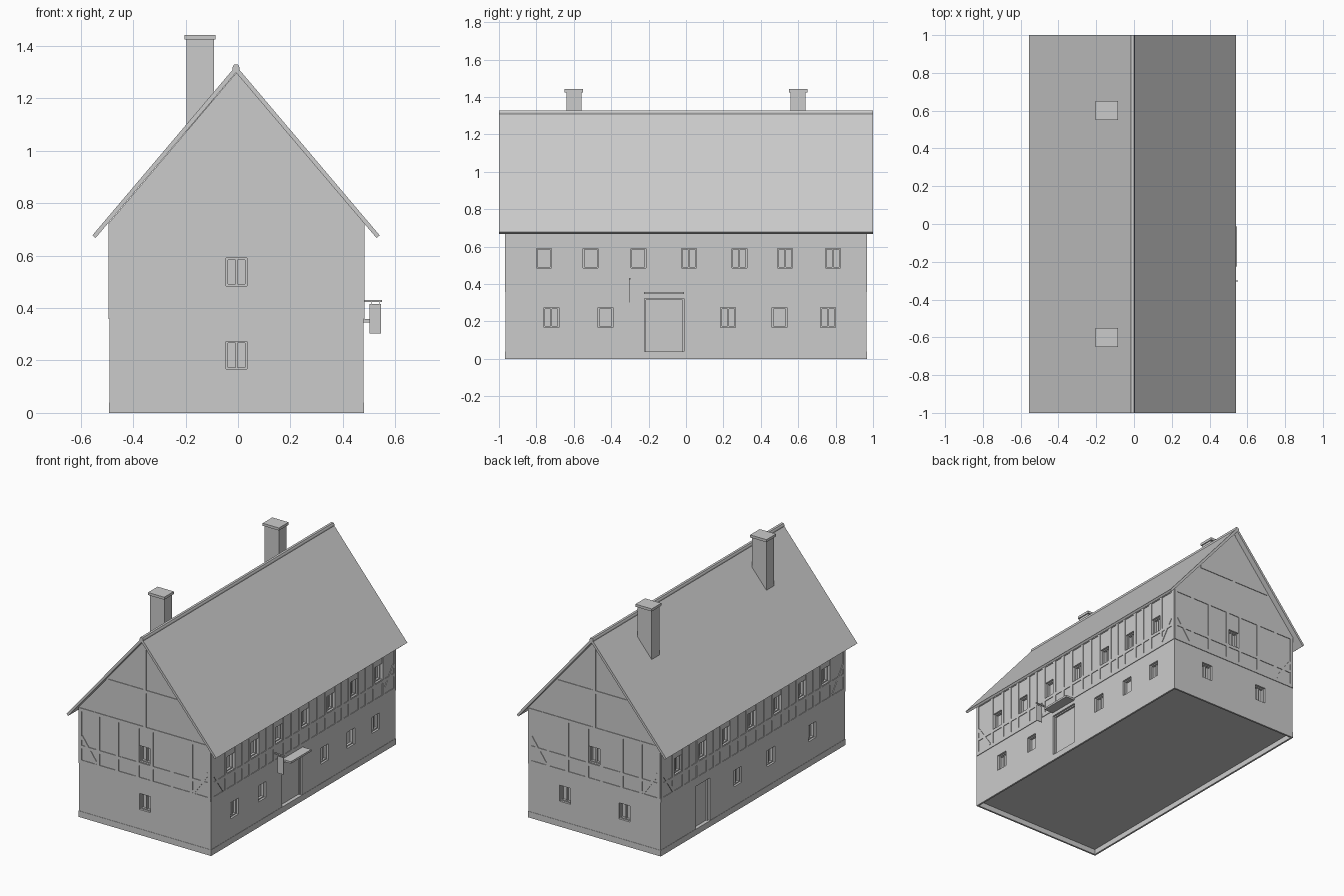
import bpy, bmesh, math
from mathutils import Vector

if "Cube" in bpy.data.objects:
    bpy.data.objects.remove(bpy.data.objects["Cube"])

CX = -0.006                      # house axis
XR, XL, YE = 0.478, -0.49, 0.965
# wall name: (origin, u direction, outward normal)
WALLS = {
    "right": (Vector((XR, 0, 0)), Vector((0, 1, 0)), Vector((1, 0, 0))),
    "left": (Vector((XL, 0, 0)), Vector((0, 1, 0)), Vector((-1, 0, 0))),
    "front": (Vector((0, -YE, 0)), Vector((1, 0, 0)), Vector((0, -1, 0))),
    "back": (Vector((0, YE, 0)), Vector((1, 0, 0)), Vector((0, 1, 0))),
}
Z = Vector((0, 0, 1))


class Part:
    """Collects boxes and prisms into one named object."""
    def __init__(self, name):
        self.name, self.bm = name, bmesh.new()

    def solid(self, a, b):
        n = len(a)
        va = [self.bm.verts.new(p) for p in a]
        vb = [self.bm.verts.new(p) for p in b]
        self.bm.faces.new(va)
        self.bm.faces.new(vb[::-1])
        for i in range(n):
            j = (i + 1) % n
            self.bm.faces.new((va[j], va[i], vb[i], vb[j]))

    def prism(self, profile, y0, y1):
        self.solid([(x, y0, z) for x, z in profile], [(x, y1, z) for x, z in profile])

    def box(self, x0, x1, y0, y1, z0, z1):
        self.prism([(x0, z0), (x1, z0), (x1, z1), (x0, z1)], y0, y1)

    def on_wall(self, wall, pts, d0, d1):
        o, u, n = WALLS[wall]
        self.solid([o + u * a + Z * b + n * d0 for a, b in pts],
                   [o + u * a + Z * b + n * d1 for a, b in pts])

    def panel(self, wall, u0, u1, z0, z1, d0, d1):
        self.on_wall(wall, [(u0, z0), (u1, z0), (u1, z1), (u0, z1)], d0, d1)

    def beam(self, wall, u0, z0, u1, z1, w=0.022, d=0.004):
        l = math.hypot(u1 - u0, z1 - z0)
        a, b = -(z1 - z0) / l * w / 2, (u1 - u0) / l * w / 2
        self.on_wall(wall, [(u0 + a, z0 + b), (u0 - a, z0 - b),
                            (u1 - a, z1 - b), (u1 + a, z1 + b)], -0.006, d)

    def build(self):
        bmesh.ops.recalc_face_normals(self.bm, faces=self.bm.faces)
        me = bpy.data.meshes.new(self.name)
        self.bm.to_mesh(me)
        self.bm.free()
        ob = bpy.data.objects.new(self.name, me)
        bpy.context.collection.objects.link(ob)
        return ob


# walls with gables
walls = Part("walls")
walls.prism([(XL, 0.035), (XR, 0.035), (XR, 0.727), (CX, 1.298), (XL, 0.727)], -YE, YE)

# plinth ring, open underneath
plinth = Part("plinth")
for w in ("right", "left"):
    plinth.panel(w, -YE - 0.002, YE + 0.002, 0, 0.04, -0.01, 0.002)
for w in ("front", "back"):
    plinth.panel(w, XL, XR, 0, 0.04, -0.01, 0.002)
plinth.build()

# windows and doors
LOW, UP = 0.22, 0.5375
upper = [-0.76, -0.51, -0.255, 0.015, 0.285, 0.53, 0.785]
plain = {-0.76, -0.51, -0.255, -0.43, 0.50}
windows = [("right", u, UP) for u in upper] + [("left", u, UP) for u in upper]
windows += [("right", u, LOW) for u in (-0.72, -0.43, 0.225, 0.50, 0.76)]
windows += [("left", u, LOW) for u in (-0.62, -0.19, 0.157)]
windows += [("front", CX, LOW), ("front", CX, UP), ("back", CX, UP),
            ("back", 0.21, LOW), ("back", -0.224, LOW)]
doors = [("right", -0.222, -0.012), ("left", 0.45, 0.60)]

cutter, frames, leaves = Part("opening_cutter"), Part("window_frames"), Part("doors")
for w, u, z in windows:
    a, b, c, d, t = u - 0.04, u + 0.04, z - 0.053, z + 0.053, 0.007
    cutter.panel(w, a, b, c, d, -0.03, 0.05)
    for r in ((a, a + t, c, d), (b - t, b, c, d), (a + t, b - t, c, c + t), (a + t, b - t, d - t, d)):
        frames.panel(w, *r, -0.032, -0.014)
    if not (w == "right" and u in plain):
        frames.panel(w, u - 0.004, u + 0.004, c + t, d - t, -0.032, -0.018)
for w, a, b in doors:
    cutter.panel(w, a, b, 0.04, 0.322, -0.03, 0.05)
    leaves.panel(w, a + 0.008, b - 0.008, 0.04, 0.314, -0.032, -0.022)
    for r in ((a, a + 0.008, 0.04, 0.322), (b - 0.008, b, 0.04, 0.322), (a + 0.008, b - 0.008, 0.314, 0.322)):
        leaves.panel(w, *r, -0.032, -0.012)
frames.build()
leaves.build()

# cut the openings
body, cut = walls.build(), cutter.build()
cut.hide_render = True
mod = body.modifiers.new("openings", "BOOLEAN")
mod.object, mod.operation, mod.solver = cut, "DIFFERENCE", "EXACT"
bpy.context.view_layer.objects.active = body
bpy.ops.object.modifier_apply(modifier=mod.name)
bpy.data.objects.remove(cut)

# timber framing of the upper floor
timber = Part("timber_frame")
S, T, R = 0.37, 0.715, 0.47       # sill, top plate and rail heights
for w in WALLS:
    long_side = w in ("right", "left")
    u0, u1 = (-YE, YE) if long_side else (XL, XR)
    wins = upper if long_side else [CX]
    timber.beam(w, u0, S, u1, S, 0.024)
    timber.beam(w, u0, T, u1, T, 0.02)
    posts = [u + s * 0.052 for u in wins for s in (-1, 1)] + [u0 + 0.012, u1 - 0.012]
    if long_side:
        posts += [(p + q) / 2 for p, q in zip(upper, upper[1:])]
    else:
        posts += [CX + s * k for s in (-1, 1) for k in (0.2, 0.34)]
    posts.sort()
    for p in posts:
        timber.beam(w, p, S + 0.012, p, T - 0.01)
    for p, q in zip(posts, posts[1:]):
        timber.beam(w, p + 0.011, R, q - 0.011, R, 0.02)
    # corner braces
    for e, s in ((u0, 1), (u1, -1)):
        timber.beam(w, e + s * 0.02, S + 0.17, e + s * 0.13, S + 0.015, 0.02)
    # gable post and collar rail
    if not long_side:
        timber.beam(w, CX, T + 0.01, CX, 1.285)
        for s in (-1, 1):
            timber.beam(w, CX + s * 0.011, 0.96, CX + s * 0.27, 0.96, 0.02)
timber.build()

# roof slab and ridge cap
RX = -0.0075
outer = [(0.548, 0.677), (0, 1.324)]
inner = [(0.536, 0.667), (0, 1.298)]
roof = Part("roof")
for s in (-1, 1):
    roof.prism([(RX + s * x, z) for x, z in outer + inner[::-1]], -1, 1)
roof.build()
ridge = Part("ridge_cap")
ridge.prism([(RX - 0.013, 1.300), (RX + 0.013, 1.300), (RX + 0.013, 1.318),
             (RX + 0.008, 1.328), (RX - 0.008, 1.328), (RX - 0.013, 1.318)], -1, 1)
ridge.build()

# chimneys
chimneys = Part("chimneys")
for y in (-0.6, 0.6):
    chimneys.box(-0.197, -0.092, y - 0.04, y + 0.04, 1.05, 1.426)
    chimneys.box(-0.204, -0.085, y - 0.05, y + 0.05, 1.424, 1.441)
chimneys.build()

# door canopy and hanging sign
canopy = Part("door_canopy")
canopy.box(0.47, 0.545, -0.225, -0.012, 0.345, 0.358)
canopy.build()
sign = Part("hanging_sign")
sign.box(0.47, 0.55, -0.304, -0.298, 0.423, 0.431)
sign.box(0.501, 0.546, -0.303, -0.299, 0.302, 0.415)
for x in (0.508, 0.538):
    sign.box(x - 0.001, x + 0.001, -0.302, -0.3, 0.415, 0.423)
sign.build()
